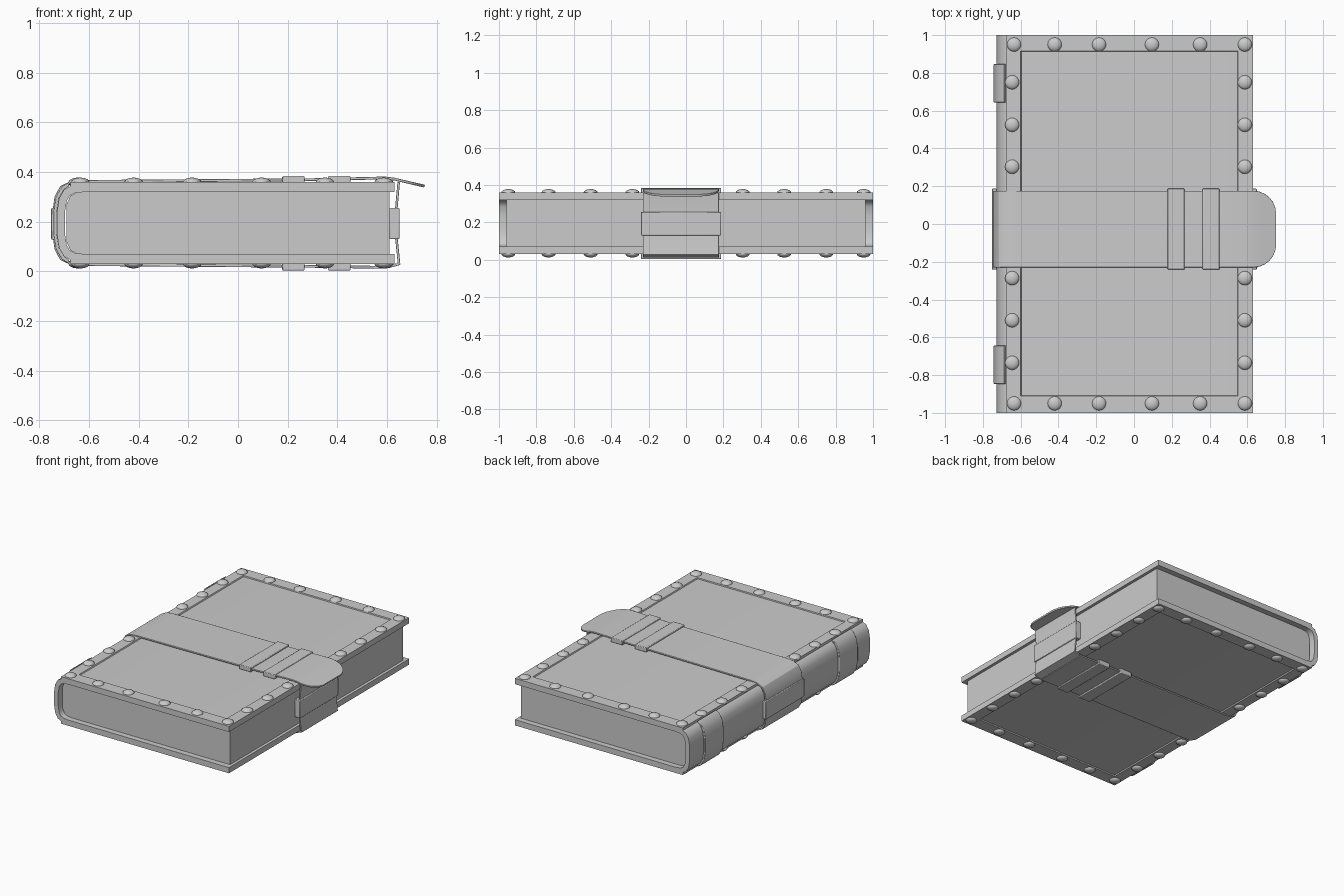
import bpy, bmesh, math

if "Cube" in bpy.data.objects:
    bpy.data.objects.remove(bpy.data.objects["Cube"])

ZC = 0.195      # mid height of the book
YC = -0.027     # strap centre line


def finish(name, bm, bevel=0.0, angle=35):
    bmesh.ops.recalc_face_normals(bm, faces=bm.faces)
    me = bpy.data.meshes.new(name)
    bm.to_mesh(me)
    bm.free()
    ob = bpy.data.objects.new(name, me)
    bpy.context.collection.objects.link(ob)
    bpy.ops.object.select_all(action='DESELECT')
    bpy.context.view_layer.objects.active = ob
    ob.select_set(True)
    if bevel:
        m = ob.modifiers.new("bevel", 'BEVEL')
        m.width = bevel
        m.segments = 2
    bpy.ops.object.shade_smooth_by_angle(angle=math.radians(angle))
    return ob


def add_box(bm, x0, x1, y0, y1, z0, z1):
    vs = bmesh.ops.create_cube(bm, size=1)['verts']
    for v in vs:
        v.co = ((x0 + x1) / 2 + v.co.x * (x1 - x0),
                (y0 + y1) / 2 + v.co.y * (y1 - y0),
                (z0 + z1) / 2 + v.co.z * (z1 - z0))


def ribbon(name, path, thick, width, yc=0.0, bevel=0.0):
    """Sweep a flat strip along an xz path; thickness grows to the right of travel."""
    bm = bmesh.new()
    rings = []
    n = len(path)
    for i, (x, z) in enumerate(path):
        def normal(a, b):
            dx, dz = b[0] - a[0], b[1] - a[1]
            d = math.hypot(dx, dz)
            return dz / d, -dx / d
        n1 = normal(path[max(i - 1, 0)], path[max(i, 1)])
        n2 = normal(path[min(i, n - 2)], path[min(i + 1, n - 1)])
        k = 1 + n1[0] * n2[0] + n1[1] * n2[1]
        ox, oz = (n1[0] + n2[0]) / k * thick, (n1[1] + n2[1]) / k * thick
        w = width(x) if callable(width) else width
        rings.append([bm.verts.new(c) for c in (
            (x, yc - w, z), (x, yc + w, z),
            (x + ox, yc + w, z + oz), (x + ox, yc - w, z + oz))])
    for a, b in zip(rings, rings[1:]):
        for j in range(4):
            bm.faces.new((a[j], a[j - 1], b[j - 1], b[j]))
    bm.faces.new(rings[0])
    bm.faces.new(rings[-1])
    return finish(name, bm, bevel)


def mirrored(half):
    """Complete an upper half profile with its reflection below mid height."""
    return half + [(x, 2 * ZC - z) for x, z in reversed(half)]


# cover: C-shaped leather wrap, path runs from top front edge round the spine
spine = [(-0.62, 0.352), (-0.665, 0.347), (-0.7, 0.33), (-0.72, 0.295), (-0.729, 0.24)]
ribbon("cover", mirrored([(0.63, 0.352)] + spine), -0.032, 1.0)

# page block with rounded spine side
bm = bmesh.new()
prof = mirrored([(0.61, 0.322), (-0.64, 0.322), (-0.675, 0.305), (-0.69, 0.27)])
f = bm.faces.new([bm.verts.new((x, -0.96, z)) for x, z in prof])
ext = bmesh.ops.extrude_face_region(bm, geom=[f])['geom']
for v in ext:
    if isinstance(v, bmesh.types.BMVert):
        v.co.y = 0.96
finish("pages", bm)

# raised frames on both covers
for side, s in (("top", 1), ("bottom", -1)):
    bm = bmesh.new()
    outer = [(-0.675, -1), (0.63, -1), (0.63, 1), (-0.675, 1)]
    inner = [(-0.6, -0.91), (0.55, -0.91), (0.55, 0.915), (-0.6, 0.915)]
    def ring(pts, h):
        return [bm.verts.new((x, y, ZC + s * h)) for x, y in pts]
    rings = [ring(outer, 0.145), ring(outer, 0.165), ring(inner, 0.165),
             ring([(x * 0.985, y * 0.995) for x, y in inner], 0.145)]
    for a, b in zip(rings, rings[1:] + rings[:1]):
        for j in range(4):
            bm.faces.new((a[j - 1], a[j], b[j], b[j - 1]))
    finish(side + "_frame", bm, angle=20)

# rivets along the frames
spots = [(x, y) for x in (-0.635, -0.42, -0.185, 0.095, 0.35, 0.587) for y in (-0.95, 0.95)]
spots += [(x, y) for x in (-0.645, 0.587) for y in (-0.735, -0.51, -0.287, 0.303, 0.525, 0.75)]
for side, s in (("top", 1), ("bottom", -1)):
    bm = bmesh.new()
    for x, y in spots:
        vs = bmesh.ops.create_uvsphere(bm, u_segments=16, v_segments=8, radius=1)['verts']
        for v in vs:
            v.co = (x + v.co.x * 0.038, y + v.co.y * 0.038, ZC + s * 0.163 + v.co.z * 0.02)
    finish(side + "_rivets", bm, angle=60)

# bands round the spine
for tag, yc in (("rear", 0.745), ("front", -0.745)):
    ribbon(tag + "_spine_band", mirrored([(-0.678, 0.345)] + spine[2:]), 0.014, 0.102, yc, 0.003)


# strap wrapped round the book, ending in a rounded flap
def strap_width(x):
    t = min(max((x - 0.63) / 0.12, 0), 1)
    return 0.083 + 0.12 * math.sqrt(1 - t * t)


flap = [(0.63 + 0.12 * math.sin(math.radians(a)),
         0.366 - 0.028 * math.sin(math.radians(a))) for a in range(90, -1, -15)]
top = flap + [(0.59, 0.371), (0.3, 0.364), (-0.62, 0.357), (-0.67, 0.353)]
back = [(-0.708, 0.335), (-0.728, 0.297), (-0.736, 0.24)]
bottom = [(-0.67, 0.037), (-0.62, 0.033), (0.3, 0.026), (0.6, 0.022)]
path = top + mirrored(back) + bottom
ribbon("strap", path, 0.011, lambda x: strap_width(x), YC, 0.002)
ribbon("strap_clasp", [(0.6, 0.022), (0.643, 0.034), (0.632, 0.14), (0.632, 0.25), (0.642, 0.36)],
       0.01, 0.203, YC, 0.002)

# keeper loops over the strap on both covers, fore edge and spine
bm = bmesh.new()
ya, yb = YC - 0.214, YC + 0.214
for x0, x1 in ((0.178, 0.268), (0.363, 0.453)):
    add_box(bm, x0, x1, ya, yb, 0.352, 0.384)
    add_box(bm, x0, x1, ya, yb, 0.004, 0.038)
add_box(bm, 0.61, 0.65, ya, yb, 0.13, 0.256)
add_box(bm, -0.752, -0.728, ya, yb, 0.128, 0.256)
finish("keeper_loops", bm, 0.004)
